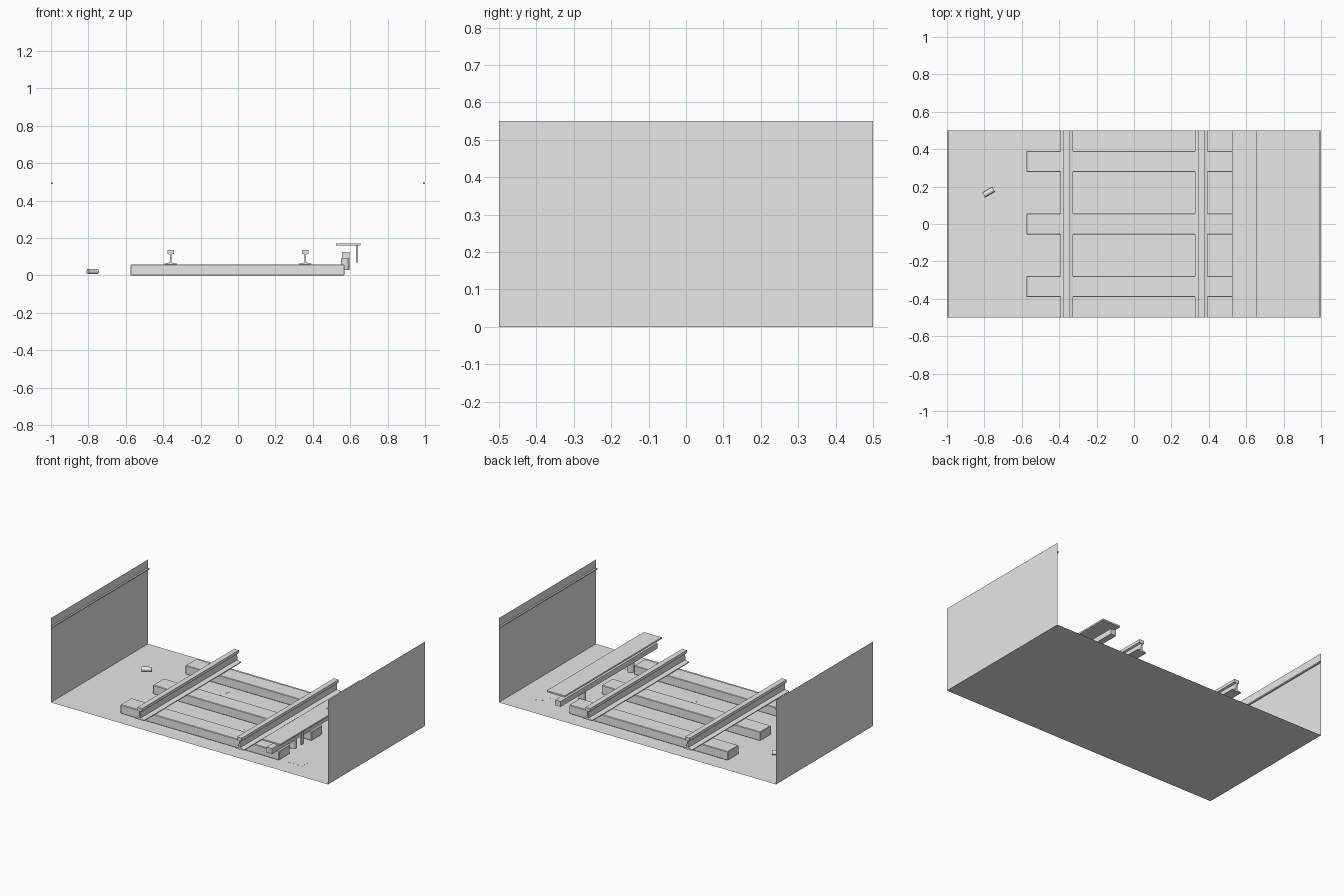
import bpy
import bmesh
import math

if "Cube" in bpy.data.objects:
    bpy.data.objects.remove(bpy.data.objects["Cube"], do_unlink=True)

# One plain grey for everything
grey = bpy.data.materials.new("light_grey")
grey.use_nodes = True
grey.diffuse_color = (0.8, 0.8, 0.8, 1)
grey.node_tree.nodes["Principled BSDF"].inputs["Base Color"].default_value = (0.8, 0.8, 0.8, 1)


def add_object(name, bm):
    mesh = bpy.data.meshes.new(name)
    bmesh.ops.recalc_face_normals(bm, faces=bm.faces)
    bm.to_mesh(mesh)
    bm.free()
    mesh.materials.append(grey)
    obj = bpy.data.objects.new(name, mesh)
    bpy.context.collection.objects.link(obj)
    return obj


def box(name, x, y, z, bevel=0):
    """Box from (min, max) pairs on each axis."""
    bm = bmesh.new()
    bmesh.ops.create_cube(bm, size=1)
    for v in bm.verts:
        for i, (low, high) in enumerate((x, y, z)):
            v.co[i] = low if v.co[i] < 0 else high
    if bevel:
        bmesh.ops.bevel(bm, geom=bm.edges[:], offset=bevel, segments=1, affect='EDGES')
    return add_object(name, bm)


def sheet(name, corners):
    bm = bmesh.new()
    bm.faces.new([bm.verts.new(c) for c in corners])
    return add_object(name, bm)


def cylinder(name, radius, depth, location, rotation=(0, 0, 0)):
    bm = bmesh.new()
    bmesh.ops.create_cone(bm, cap_ends=True, segments=16, radius1=radius,
                          radius2=radius, depth=depth)
    for f in bm.faces:
        f.smooth = len(f.verts) == 4
    for e in bm.edges:
        e.smooth = all(len(f.verts) == 4 for f in e.link_faces)
    obj = add_object(name, bm)
    obj.location = location
    obj.rotation_euler = rotation
    return obj


def extrude_profile(name, half, x, y_min, y_max):
    """Mirror a half profile of (x, z) points and extrude it along y."""
    outline = half + [(-px, pz) for px, pz in reversed(half)]
    bm = bmesh.new()
    face = bm.faces.new([bm.verts.new((x + px, y_min, pz)) for px, pz in outline])
    new = bmesh.ops.extrude_face_region(bm, geom=[face])
    for v in new["geom"]:
        if isinstance(v, bmesh.types.BMVert):
            v.co.y = y_max
    return add_object(name, bm)


FULL = (-0.5, 0.5)

# Floor and side walls
sheet("floor", [(-1, -0.5, 0), (1, -0.5, 0), (1, 0.5, 0), (-1, 0.5, 0)])
for side, s in (("left", 1), ("right", -1)):
    sheet(side + "_wall", [(s, -0.5, 0), (s, 0.5, 0), (s, 0.5, 0.55), (s, -0.5, 0.55)])
    box(side + "_wall_cable", sorted((s, s * 0.99)), FULL, (0.488, 0.496))

# Cross ties
for i, y in enumerate((-0.335, 0, 0.335)):
    box(f"tie_{i + 1}", (-0.575, 0.57), (y - 0.056, y + 0.056), (0, 0.058), 0.003)

# Running rails
rail_half = [(0.033, 0.058), (0.033, 0.063), (0.005, 0.069), (0.004, 0.112),
             (0.017, 0.116), (0.017, 0.135)]
for side, s in (("left", 1), ("right", -1)):
    extrude_profile(side + "_rail", rail_half, s * 0.36, *FULL)

# Power rail with its cover board, insulators and hangers
box("power_rail", (0.555, 0.595), FULL, (0.09, 0.125))
box("cover_board", (0.525, 0.655), FULL, (0.16, 0.17))
for place, y in (("front", -0.25), ("back", 0.25)):
    cylinder(place + "_insulator", 0.022, 0.06, (0.573, y, 0.06))
    box(place + "_cover_hanger", (0.632, 0.642), (y - 0.012, y + 0.012), (0.07, 0.16))

# Litter on the floor
cylinder("drink_can", 0.0145, 0.06, (-0.777, 0.17, 0.021),
         (0, math.radians(90), math.radians(30)))
for i, (x, y) in enumerate(((0.68, -0.345), (0.83, 0.3), (0.1, -0.17), (-0.26, 0.2))):
    paper = box(f"paper_{i + 1}", (-0.05, 0.05), (-0.035, 0.035), (0, 0.0006))
    paper.location = (x, y, 0)
    paper.rotation_euler.z = math.radians(25 * i)
